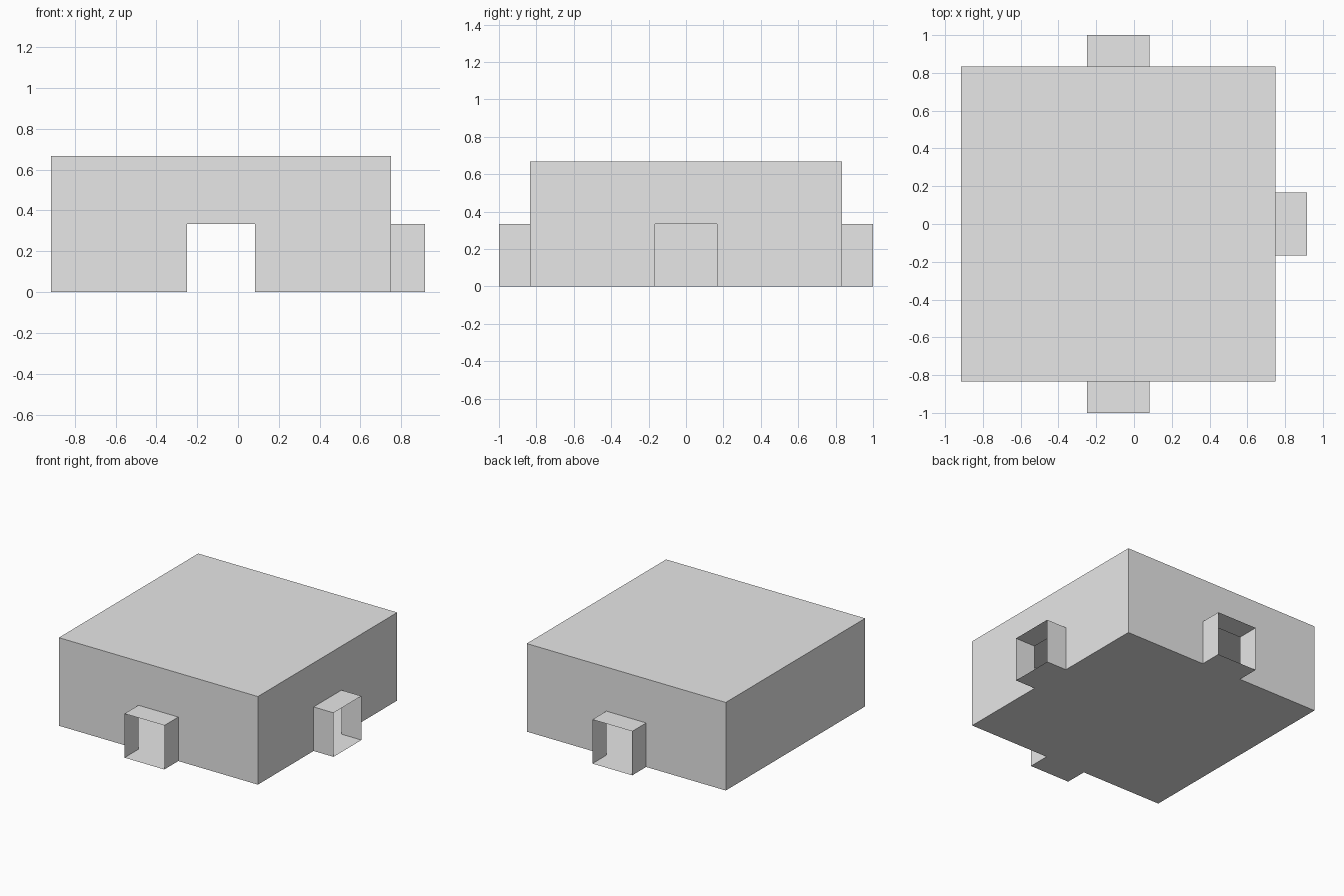
import bpy
import bmesh
from math import radians
from mathutils import Matrix, Vector

cube = bpy.data.objects.get("Cube")
if cube:
    bpy.data.objects.remove(cube, do_unlink=True)

U = 1 / 6                       # modular unit
HALF, HEIGHT = 5 * U, 4 * U     # room half width and height
DOOR, DOOR_H, DEPTH = U, 2 * U, U
CENTRE = Matrix.Translation((-U / 2, 0, 0))

grey = bpy.data.materials.new("plain_grey")
grey.use_nodes = True
colour = (0.8, 0.8, 0.8, 1)
grey.diffuse_color = colour
grey.node_tree.nodes["Principled BSDF"].inputs["Base Color"].default_value = colour


def sheet_object(name, polygons, angle=0):
    """Join flat polygons into one thin-walled part, turned about the room centre."""
    bm = bmesh.new()
    for points in polygons:
        bm.faces.new([bm.verts.new(p) for p in points])
    bmesh.ops.remove_doubles(bm, verts=bm.verts, dist=1e-5)
    bm.transform(CENTRE @ Matrix.Rotation(radians(angle), 4, "Z"))
    mesh = bpy.data.meshes.new(name)
    bm.to_mesh(mesh)
    bm.free()
    mesh.materials.append(grey)
    obj = bpy.data.objects.new(name, mesh)
    bpy.context.collection.objects.link(obj)


def wall(name, angle, has_door):
    """Wall on the front side, with an optional doorway notch."""
    y = -HALF
    outline = [(HALF, 0), (HALF, HEIGHT), (-HALF, HEIGHT), (-HALF, 0)]
    if has_door:
        outline += [(-DOOR, 0), (-DOOR, DOOR_H), (DOOR, DOOR_H), (DOOR, 0)]
    sheet_object(name, [[(x, y, z) for x, z in outline]], angle)


def passage(name, angle):
    """Short open-ended passage: floor, two sides and roof."""
    ring = [(-DOOR, 0), (DOOR, 0), (DOOR, DOOR_H), (-DOOR, DOOR_H)]
    inner = [Vector((x, -HALF, z)) for x, z in ring]
    outer = [p - Vector((0, DEPTH, 0)) for p in inner]
    faces = [(inner[i], inner[(i + 1) % 4], outer[(i + 1) % 4], outer[i])
             for i in range(4)]
    sheet_object(name, faces, angle)


# Floor and roof of the room
square = [(-HALF, -HALF), (HALF, -HALF), (HALF, HALF), (-HALF, HALF)]
sheet_object("room_floor", [[(x, y, 0) for x, y in reversed(square)]])
sheet_object("room_roof", [[(x, y, HEIGHT) for x, y in square]])

# Walls, three of them with a doorway and passage
for side, angle, has_door in (("front", 0, True), ("left", 90, True),
                              ("back", 180, True), ("right", 270, False)):
    wall(side + "_wall", angle, has_door)
    if has_door:
        passage(side + "_passage", angle)

# Face the wall sheets outward
for side in ("front", "left", "back", "right"):
    mesh = bpy.data.objects[side + "_wall"].data
    face = mesh.polygons[0]
    if face.normal.dot(face.center - Vector((-U / 2, 0, face.center.z))) < 0:
        mesh.flip_normals()
